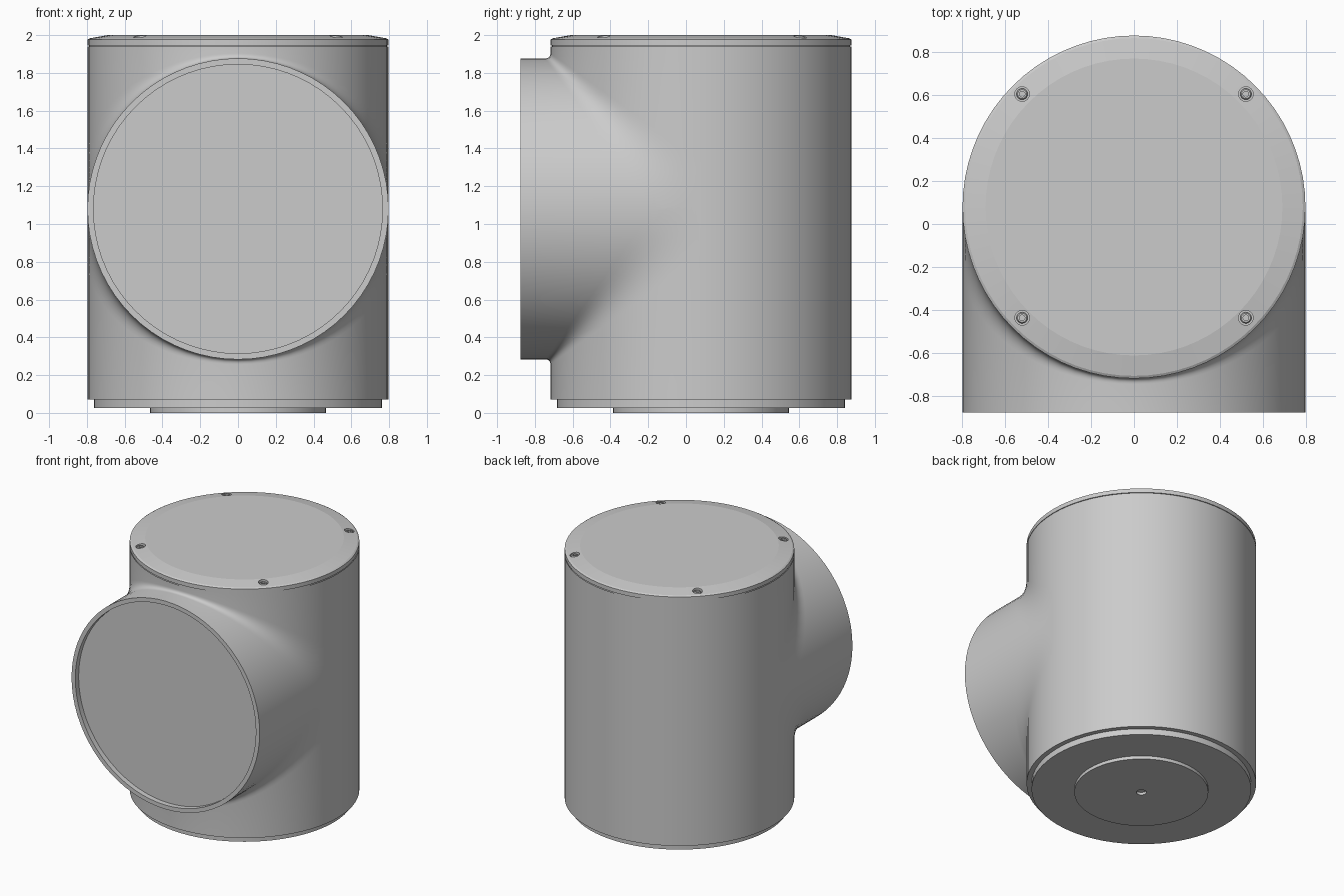
import bpy, bmesh, math
from mathutils import Matrix, Vector

R, CY, CZ = 0.797, 0.079, 1.08        # shared radius, body axis y, port axis z
TOP, BOTTOM, FRONT = 1.94, 0.07, -0.876
HALF = 36                             # segments per half turn

cube = bpy.data.objects.get("Cube")
if cube:
    bpy.data.objects.remove(cube)

grey = bpy.data.materials.new("housing grey")
grey.use_nodes = True
grey.diffuse_color = (0.6, 0.6, 0.6, 1)
grey.node_tree.nodes["Principled BSDF"].inputs["Base Color"].default_value = (0.6, 0.6, 0.6, 1)


def shade(obj, angle):
    bpy.ops.object.select_all(action='DESELECT')
    obj.select_set(True)
    bpy.context.view_layer.objects.active = obj
    bpy.ops.object.shade_smooth_by_angle(angle=math.radians(angle))


def build(name, bm):
    mesh = bpy.data.meshes.new(name)
    bm.to_mesh(mesh)
    bm.free()
    obj = bpy.data.objects.new(name, mesh)
    bpy.context.collection.objects.link(obj)
    mesh.materials.append(grey)
    return obj


def lathe(bm, profile, matrix, segments=2 * HALF, closed=False):
    """Turn (radius, height) points about z, listed so that faces look outward.
    The last ring gets a flat face; the first one only when closed."""
    rings = []
    for r, h in profile:
        rings.append([bm.verts.new(matrix @ Vector((r * math.sin(t), -r * math.cos(t), h)))
                      for t in (2 * math.pi * i / segments for i in range(segments))])
    for a, b in zip(rings, rings[1:]):
        for i in range(segments):
            j = (i + 1) % segments
            bm.faces.new((a[i], a[j], b[j], b[i]))
    bm.faces.new(rings[-1])
    if closed:
        bm.faces.new(rings[0][::-1])


def turned(name, profile, matrix, closed=False):
    bm = bmesh.new()
    lathe(bm, profile, matrix, closed=closed)
    return build(name, bm)


def skin(bm, columns):
    for a, b in zip(columns, columns[1:]):
        for i in range(len(a) - 1):
            quad = []
            for v in (a[i], b[i], b[i + 1], a[i + 1]):
                if all((v.co - q.co).length > 0.0004 for q in quad):
                    quad.append(v)
            if len(quad) > 2:
                bm.faces.new(quad)


def blend_width(c):
    return 0.25 - 0.28 * c


# Housing: upright drum flowing into the front port through a widening fillet
bm = bmesh.new()
STEPS = 8
for side in (1, -1):
    end = TOP if side > 0 else BOTTOM
    columns = []
    for k in range(HALF + 1):
        a = math.pi * (k / HALF - 0.5)
        x, c = R * math.sin(a), R * math.cos(a)
        w = blend_width(c)
        points = [(x, CY - c, end)]
        for s in range(STEPS + 1):
            t = s / STEPS
            points.append((x, CY - c - w * t * t, CZ + side * (c + w * (1 - t) ** 2)))
        points.append((x, FRONT, CZ + side * c))
        columns.append([bm.verts.new(p) for p in points])
    skin(bm, columns)

# Rear half of the drum
w = blend_width(0)
columns = []
for k in range(HALF + 1):
    a = math.pi * (k / HALF - 0.5)
    columns.append([bm.verts.new((R * math.sin(a), CY + R * math.cos(a), z))
                    for z in (TOP, CZ + w, CZ - w, BOTTOM)])
skin(bm, columns)

# Flat cheeks where drum and port are tangent
for x in (-R, R):
    curve = [(CY - w * t * t, w * (1 - t) ** 2) for t in (s / STEPS for s in range(STEPS + 1))]
    for (y0, z0), (y1, z1) in zip(curve, curve[1:]):
        ring = [(y0, z0), (y1, z1), (y1, -z1), (y0, -z0)]
        if z1 < 1e-6:
            ring = [ring[0], ring[1], ring[3]]
        bm.faces.new([bm.verts.new((x, y, CZ + z)) for y, z in ring])
bmesh.ops.remove_doubles(bm, verts=bm.verts, dist=0.0004)
bmesh.ops.recalc_face_normals(bm, faces=bm.faces)
shade(build("housing", bm), 25)

upright = Matrix.Translation((0, CY, 0))
forward = Matrix.Translation((0, 0, CZ)) @ Matrix.Rotation(math.pi / 2, 4, 'X')
downward = upright @ Matrix.Rotation(math.pi, 4, 'X')

# Front window recessed inside the port rim
window = turned("front_window", [(R, -FRONT), (0.765, -FRONT), (0.765, -FRONT - 0.04)], forward)
shade(window, 25)

# Lid with a shadow gap below and a shallow sloping border
lid = turned("lid", [(0.788, TOP - 0.01), (0.788, TOP + 0.005), (R, TOP + 0.005), (R, 1.976),
                     (0.785, 1.983), (0.69, 2.0)], upright, closed=True)

# Screw pockets in the lid, each holding a socket-head screw
spots = [Matrix.Translation((0.52 * sx, CY + 0.005 + 0.52 * sy, 0)) for sx in (-1, 1) for sy in (-1, 1)]
bm = bmesh.new()
for spot in spots:
    lathe(bm, [(0.034, 1.965), (0.034, 2.02)], spot, 24, closed=True)
cutter = build("screw_pocket_cutter", bm)
cutter.hide_render = True
cut = lid.modifiers.new("pockets", 'BOOLEAN')
cut.operation = 'DIFFERENCE'
cut.solver = 'EXACT'
cut.object = cutter
bpy.context.view_layer.objects.active = lid
bpy.ops.object.modifier_apply(modifier=cut.name)
bpy.data.objects.remove(cutter)
shade(lid, 6)

bm = bmesh.new()
for spot in spots:
    lathe(bm, [(0.026, 1.96), (0.026, 1.982), (0.021, 1.988), (0.013, 1.988), (0.013, 1.975)], spot, 24)
shade(build("lid_screws", bm), 25)

# Stepped base and foot with a central mounting hole, turned facing down
shade(turned("base", [(R, -BOTTOM), (0.762, -BOTTOM), (0.762, -0.025)], downward), 25)
shade(turned("foot", [(0.465, -0.03), (0.465, 0), (0.035, 0), (0.035, -0.02)], downward), 25)
